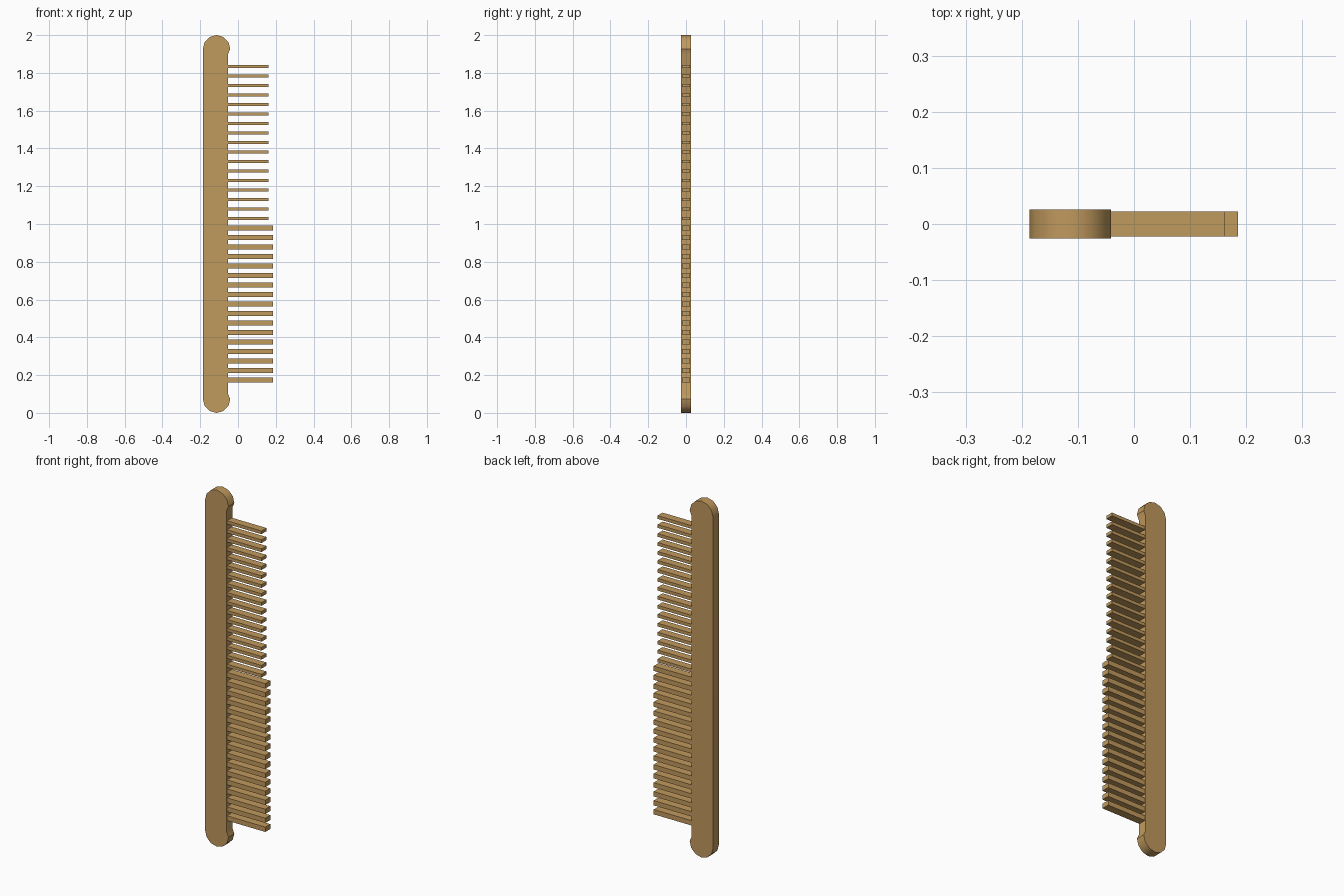
import bpy, bmesh, math

if "Cube" in bpy.data.objects:
    bpy.data.objects.remove(bpy.data.objects["Cube"])

wood = bpy.data.materials.new("wood")
wood.diffuse_color = (0.53, 0.32, 0.11, 1)
wood.use_nodes = True
wood.node_tree.nodes["Principled BSDF"].inputs["Base Color"].default_value = wood.diffuse_color


def finish(name, bm):
    bmesh.ops.recalc_face_normals(bm, faces=bm.faces[:])
    mesh = bpy.data.meshes.new(name)
    bm.to_mesh(mesh)
    bm.free()
    mesh.materials.append(wood)
    obj = bpy.data.objects.new(name, mesh)
    bpy.context.collection.objects.link(obj)
    return obj


# Spine: flat bar with rounded ends that bulge slightly past the toothed edge
CX, R, EDGE, HALF_Y = -0.1135, 0.0725, -0.053, 0.026
top = [(EDGE, 1.9)]
for i in range(7):
    a = math.radians(30 * i)
    top.append((CX + R * math.cos(a), 2 - R + R * math.sin(a)))
profile = top + [(x, 2 - z) for x, z in reversed(top)]

bm = bmesh.new()
face = bm.faces.new([bm.verts.new((x, -HALF_Y, z)) for x, z in profile])
ext = bmesh.ops.extrude_face_region(bm, geom=[face])
moved = [v for v in ext["geom"] if isinstance(v, bmesh.types.BMVert)]
bmesh.ops.translate(bm, verts=moved, vec=(0, 2 * HALF_Y, 0))
spine = finish("spine", bm)
bpy.context.view_layer.objects.active = spine
spine.select_set(True)
bpy.ops.object.shade_smooth_by_angle(angle=math.radians(35))


# Teeth: one row of evenly spaced bars, rooted in the spine
def tooth_row(name, first_z, tip_x, thickness, count=17, pitch=0.0503):
    bm = bmesh.new()
    root = EDGE - 0.01
    for i in range(count):
        verts = bmesh.ops.create_cube(bm, size=1)["verts"]
        bmesh.ops.scale(bm, verts=verts, vec=(tip_x - root, 0.044, thickness))
        bmesh.ops.translate(bm, verts=verts,
                            vec=((tip_x + root) / 2, 0, first_z + i * pitch))
    return finish(name, bm)


tooth_row("coarse_teeth", 0.174, 0.185, 0.027)
tooth_row("fine_teeth", 1.029, 0.161, 0.018)
